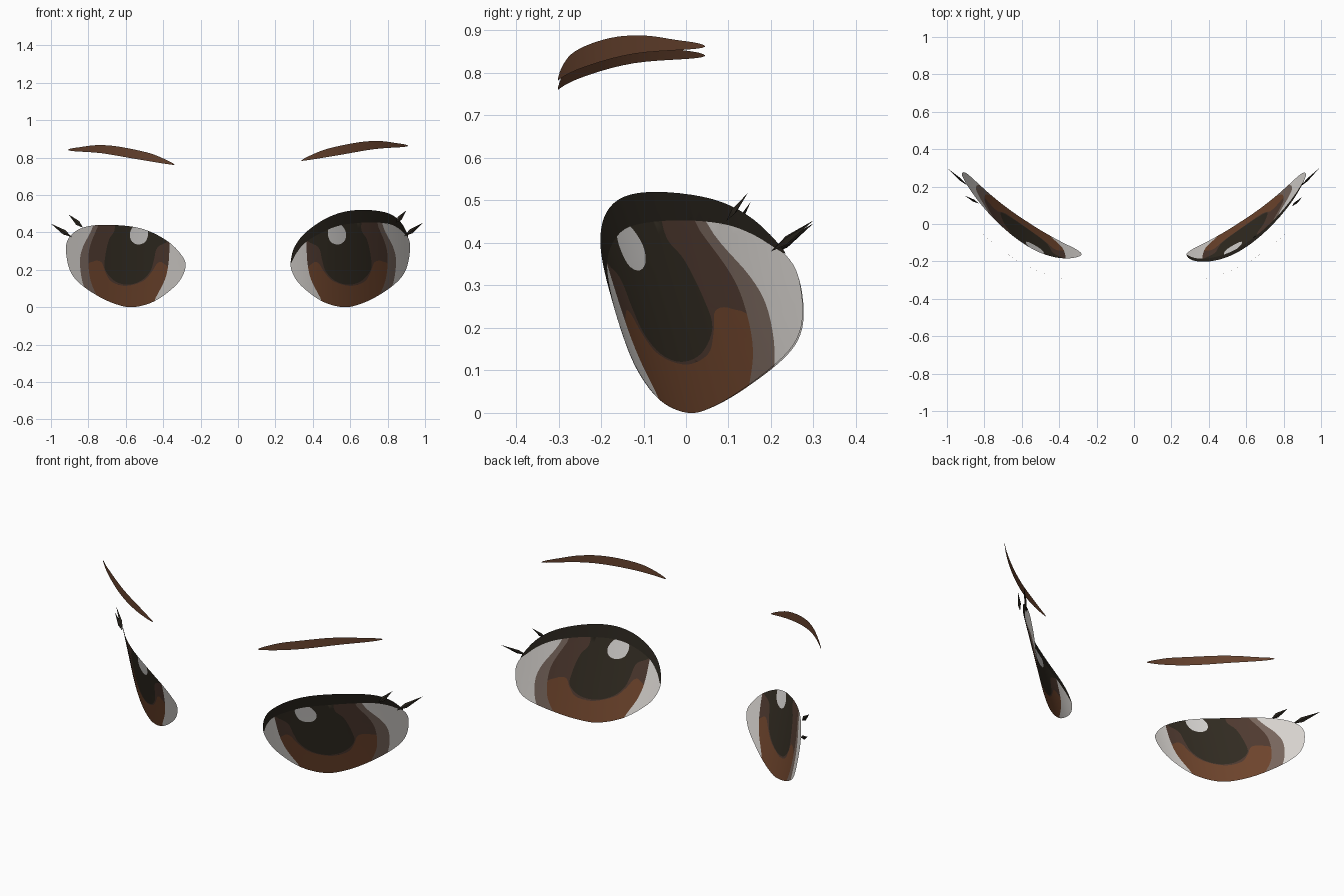
import bpy
import bmesh
from mathutils import Vector
from mathutils.geometry import delaunay_2d_cdt

cube = bpy.data.objects.get("Cube")
if cube:
    bpy.data.objects.remove(cube)


# Materials
def material(name, color):
    mat = bpy.data.materials.new(name)
    mat.use_nodes = True
    mat.diffuse_color = (*color, 1)
    shader = mat.node_tree.nodes["Principled BSDF"]
    shader.inputs["Base Color"].default_value = (*color, 1)
    shader.inputs["Roughness"].default_value = 0.8
    return mat


MATS = {
    "sclera": material("eye white", (0.69, 0.66, 0.63)),
    "shade": material("grey brown shade", (0.19, 0.135, 0.11)),
    "iris": material("dark brown iris", (0.08, 0.043, 0.03)),
    "glow": material("warm brown iris", (0.16, 0.06, 0.026)),
    "pupil": material("pupil black brown", (0.032, 0.025, 0.016)),
    "shine": material("highlight white", (0.69, 0.67, 0.65)),
    "lid": material("lash black", (0.02, 0.016, 0.011)),
    "brow": material("brow brown", (0.13, 0.053, 0.026)),
}


# Helpers
def smooth_loop(points, steps=5):
    """Closed Catmull-Rom curve through the points."""
    pts = [Vector(p) for p in points]
    n = len(pts)
    loop = []
    for i in range(n):
        a, b, c, d = (pts[(i + k) % n] for k in (-1, 0, 1, 2))
        for s in range(steps):
            t = s / steps
            loop.append(b + (c - a) * t / 2
                        + (a * 2 - b * 5 + c * 4 - d) * t ** 2 / 2
                        + (b * 3 - a - c * 3 + d) * t ** 3 / 2)
    return loop


def inside(p, loop):
    hit = False
    for a, b in zip(loop, loop[1:] + loop[:1]):
        if (a.y > p.y) != (b.y > p.y):
            if p.x < a.x + (b.x - a.x) * (p.y - a.y) / (b.y - a.y):
                hit = not hit
    return hit


def finish(name, bm, mats):
    mesh = bpy.data.meshes.new(name)
    bm.to_mesh(mesh)
    bm.free()
    for key in mats:
        mesh.materials.append(MATS[key])
    obj = bpy.data.objects.new(name, mesh)
    bpy.context.collection.objects.link(obj)
    return obj


def sheet(name, loops, depth, color_rule, side, lift=0.0):
    """Curved sheet cut along the loops; color_rule gives a colour or None."""
    verts, edges = [], []
    for loop in loops:
        start, n = len(verts), len(loop)
        verts += loop
        edges += [(start + i, start + (i + 1) % n) for i in range(n)]
    outline = loops[0]
    for i in range(1, 25):
        for j in range(1, 18):
            p = Vector((0.25 + i * 0.03, j * 0.03))
            if inside(p, outline):
                verts.append(p)
    flat, _, tris, *_ = delaunay_2d_cdt(verts, edges, [], 0, 1e-5)
    keys = list(MATS)
    bm = bmesh.new()
    made = [bm.verts.new((side * p.x, depth(p.x, p.y), p.y + lift)) for p in flat]
    for tri in tris:
        center = sum((flat[i] for i in tri), Vector((0, 0))) / 3
        key = color_rule(center)
        if key:
            order = tri if side > 0 else tri[::-1]
            face = bm.faces.new([made[i] for i in order])
            face.material_index = keys.index(key)
            face.smooth = True
    bmesh.ops.delete(bm, geom=[v for v in bm.verts if not v.link_faces], context='VERTS')
    return finish(name, bm, keys)


def eye_depth(x, z):
    t = x - 0.28
    return -0.17 + 0.082 * t + 0.983 * t * t - 0.3 * (z - 0.25)


def brow_depth(x, z):
    t = x - 0.35
    return -0.3 + 0.152 * t + 0.833 * t * t


# Eye shapes, drawn in x and z for the left side
EYE = [(.28, .225), (.30, .275), (.36, .34), (.45, .395), (.55, .428), (.69, .44),
       (.80, .433), (.87, .405), (.91, .36), (.92, .30), (.90, .2), (.85, .13),
       (.75, .06), (.65, .015), (.56, 0), (.45, .03), (.35, .1), (.30, .16)]
LID = [(.283, .235), (.297, .31), (.35, .388), (.45, .463), (.56, .508), (.68, .52),
       (.80, .503), (.87, .455), (.91, .375), (.86, .42), (.80, .446), (.69, .453),
       (.55, .438), (.45, .4), (.36, .345), (.31, .285)]
IRIS = smooth_loop([(.36, .55), (.365, .4), (.37, .25), (.39, .15), (.44, .05),
                    (.49, -.05), (.7, -.05), (.755, .06), (.79, .15), (.80, .25),
                    (.79, .33), (.75, .43), (.70, .55)])
SHADE = smooth_loop([(.74, .55), (.78, .42), (.83, .32), (.845, .24), (.83, .13),
                     (.79, .05), (.7, .05), (.7, .4)])
PUPIL = smooth_loop([(.34, .52), (.36, .37), (.43, .32), (.45, .25), (.47, .19),
                     (.52, .14), (.59, .12), (.66, .14), (.71, .2), (.71, .27),
                     (.69, .36), (.66, .41), (.63, .52)])
GLOW = smooth_loop([(.36, .17), (.40, .235), (.43, .235), (.46, .19), (.50, .145),
                    (.56, .12), (.62, .115), (.68, .14), (.71, .19), (.73, .24),
                    (.77, .245), (.81, .2), (.8, -.05), (.4, -.05)])
SHINE = smooth_loop([(.48, .4), (.50, .44), (.545, .445), (.577, .4), (.57, .355),
                     (.535, .335), (.495, .35)])


def build_eye(name, side, height, with_lid):
    white = smooth_loop([(x, z * height) for x, z in EYE])
    lid = smooth_loop(LID)

    def rule(p):
        if with_lid and inside(p, lid):
            return "lid"
        if not inside(p, white):
            return None
        if inside(p, IRIS):
            for key, loop in (("shine", SHINE), ("pupil", PUPIL), ("glow", GLOW)):
                if inside(p, loop):
                    return key
            return "iris"
        return "shade" if inside(p, SHADE) else "sclera"

    loops = [white, IRIS, SHADE, PUPIL, GLOW, SHINE] + ([lid] if with_lid else [])
    sheet(name, loops, eye_depth, rule, side)


build_eye("left_eye", 1, 1.03, True)
build_eye("right_eye", -1, 1.0, False)

# Eyebrows
BROW = smooth_loop([(.34, .785), (.40, .817), (.49, .85), (.65, .882), (.757, .888),
                    (.84, .878), (.9, .868), (.89, .857), (.73, .845), (.54, .813),
                    (.38, .787)])
for label, side, lift in (("left", 1, 0), ("right", -1, -0.022)):
    sheet(label + "_eyebrow", [BROW], brow_depth,
          lambda p: "brow" if inside(p, BROW) else None, side, lift)


# Outer lashes: slim pointed spikes
def lash(name, base, tip, width=0.013):
    base, tip = Vector(base), Vector(tip)
    axis = (tip - base).normalized()
    across = axis.cross(Vector((0, 1, 0))).normalized() * width
    thick = axis.cross(across).normalized() * width * 0.5
    middle = base.lerp(tip, 0.35)
    bm = bmesh.new()
    ring = [bm.verts.new(middle + o) for o in (across, thick, -across, -thick)]
    ends = [bm.verts.new(base), bm.verts.new(tip)]
    for i in range(4):
        for end in ends:
            bm.faces.new((ring[i], ring[(i + 1) % 4], end))
    bmesh.ops.recalc_face_normals(bm, faces=bm.faces)
    finish(name, bm, ["lid"])


lash("left_outer_lash", (.89, .2, .38), (.992, .3, .453))
lash("left_upper_lash", (.845, .095, .452), (.9, .145, .517))
lash("right_outer_lash", (-.89, .205, .375), (-1, .3, .446))
lash("right_upper_lash", (-.83, .11, .425), (-.906, .152, .496))
